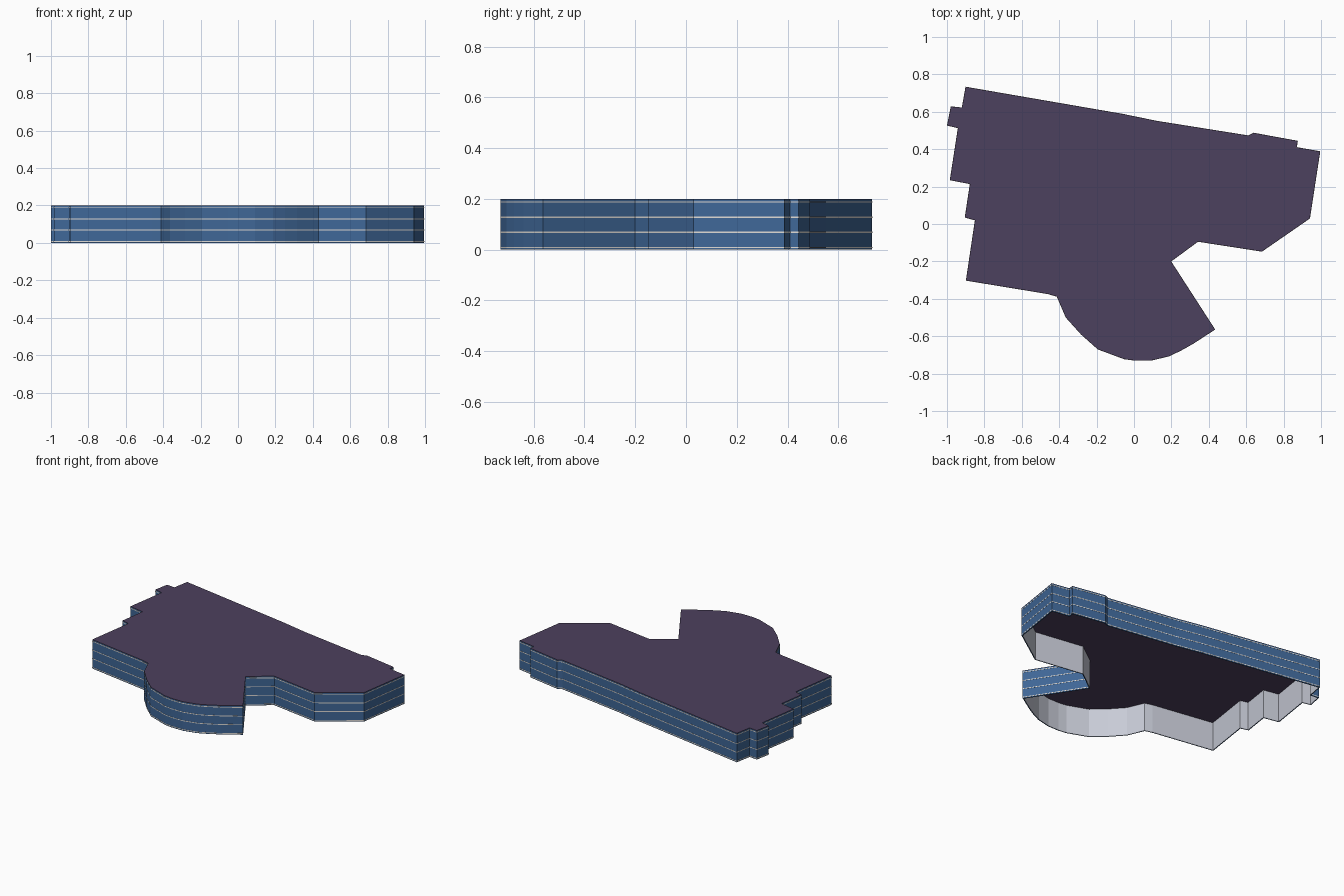
import bpy
import bmesh
from mathutils import Vector

cube = bpy.data.objects.get("Cube")
if cube:
    bpy.data.objects.remove(cube, do_unlink=True)


def make_material(name, colour):
    mat = bpy.data.materials.new(name)
    mat.use_nodes = True
    mat.diffuse_color = (*colour, 1)
    mat.node_tree.nodes["Principled BSDF"].inputs["Base Color"].default_value = (*colour, 1)
    return mat


BLUE = make_material("blue glass wall", (0.05, 0.135, 0.31))
GREY = make_material("pale grey lining", (0.58, 0.6, 0.68))
CREAM = make_material("cream floor edge", (0.75, 0.72, 0.68))
PURPLE = make_material("dark purple roof", (0.073, 0.052, 0.112))

# Building footprint, clockwise from the back right corner
OUTLINE = [Vector(p) for p in (
    (-.9, .733), (-.06, .588), (.12, .551), (.61, .473), (.64, .487),
    (.875, .444), (.87, .41), (.995, .388), (.94, .03),
    # front wing and notch
    (.684, -.147), (.342, -.094), (.198, -.2), (.433, -.564),
    # rounded front
    (.316, -.64), (.25, -.677), (.187, -.707), (.09, -.73), (.005, -.73),
    (-.053, -.722), (-.193, -.67), (-.283, -.59), (-.364, -.5),
    (-.412, -.388), (-.46, -.374), (-.898, -.302),
    # stepped side
    (-.85, .02), (-.904, .035), (-.877, .214), (-.984, .235),
    (-.941, .513), (-.999, .527), (-.979, .628), (-.92, .622))]


def offset(points, distance):
    """Move a clockwise outline outwards with mitred corners."""
    result = []
    for i, p in enumerate(points):
        a = (p - points[i - 1]).normalized()
        b = (points[(i + 1) % len(points)] - p).normalized()
        na, nb = Vector((-a.y, a.x)), Vector((-b.y, b.x))
        result.append(p + (na + nb) * distance / (1 + na.dot(nb)))
    return result


def finish(bm, name, materials):
    bmesh.ops.recalc_face_normals(bm, faces=bm.faces)
    mesh = bpy.data.meshes.new(name)
    bm.to_mesh(mesh)
    bm.free()
    for mat in materials:
        mesh.materials.append(mat)
    obj = bpy.data.objects.new(name, mesh)
    bpy.context.collection.objects.link(obj)
    return obj


def ring(name, outer, inner, low, high, materials):
    """Closed hollow band; the last material goes on its inner faces."""
    bm = bmesh.new()
    loops = [[bm.verts.new((p.x, p.y, z)) for p in pts]
             for pts, z in ((outer, low), (outer, high), (inner, high), (inner, low))]
    for k in range(4):
        a, b = loops[k], loops[(k + 1) % 4]
        for i in range(len(a)):
            j = (i + 1) % len(a)
            face = bm.faces.new((a[i], a[j], b[j], b[i]))
            if k == 2:
                face.material_index = len(materials) - 1
    return finish(bm, name, materials)


HEIGHT = 0.2
ROOF_BASE = 0.197

# Outer walls with pale lining, open underneath
ring("outer_wall", OUTLINE, offset(OUTLINE, -0.006), 0, ROOF_BASE, (BLUE, GREY))

# Thin floor edges around the walls
edge_line = offset(OUTLINE, 0.001)
for name, z in (("ground", 0.008), ("first", 0.069), ("second", 0.128), ("top", 0.188)):
    ring(name + "_floor_edge", edge_line, OUTLINE, z - 0.0025, z + 0.0025, (CREAM,))

# Flat roof
bm = bmesh.new()
base = bm.faces.new([bm.verts.new((p.x, p.y, ROOF_BASE)) for p in OUTLINE])
top = bmesh.ops.extrude_face_region(bm, geom=[base], use_keep_orig=True)
bmesh.ops.translate(bm, vec=(0, 0, HEIGHT - ROOF_BASE),
                    verts=[v for v in top["geom"] if isinstance(v, bmesh.types.BMVert)])
finish(bm, "flat_roof", (PURPLE,))
